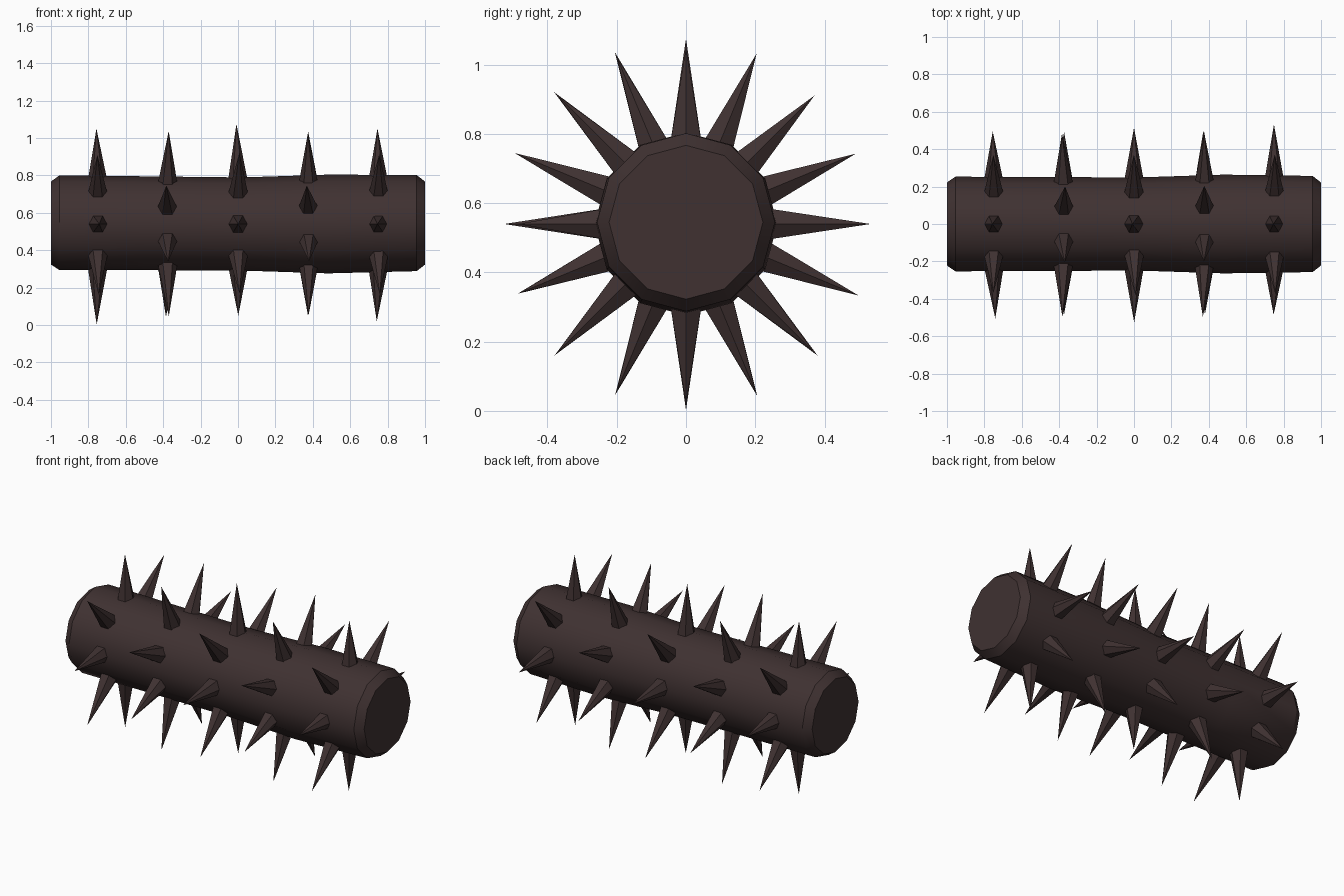
import bpy, bmesh, math, random
from mathutils import Vector

if "Cube" in bpy.data.objects:
    bpy.data.objects.remove(bpy.data.objects["Cube"])

random.seed(4)
CZ = 0.54  # height of the roller axis

mat = bpy.data.materials.new("dark brown")
mat.diffuse_color = (0.05, 0.031, 0.031, 1)
mat.use_nodes = True
mat.node_tree.nodes["Principled BSDF"].inputs["Base Color"].default_value = mat.diffuse_color


def radial(a):
    return Vector((0, math.cos(a), math.sin(a)))


def finish(name, bm, smooth_angle=None):
    bmesh.ops.recalc_face_normals(bm, faces=bm.faces)
    me = bpy.data.meshes.new(name)
    bm.to_mesh(me)
    bm.free()
    me.materials.append(mat)
    ob = bpy.data.objects.new(name, me)
    bpy.context.collection.objects.link(ob)
    if smooth_angle:
        bpy.ops.object.select_all(action='DESELECT')
        ob.select_set(True)
        bpy.context.view_layer.objects.active = ob
        bpy.ops.object.shade_smooth_by_angle(angle=math.radians(smooth_angle))
    return ob


# Roller: twelve-sided rings (x, radius, axis height), slightly uneven, chamfered ends
stations = [(-1.0, 0.222, 0.545), (-0.955, 0.253, 0.547), (-0.5, 0.251, 0.544),
            (0.02, 0.249, 0.54), (0.48, 0.264, 0.54), (0.955, 0.257, 0.545),
            (1.0, 0.222, 0.545)]
bm = bmesh.new()
rings = []
for x, r, z in stations:
    rings.append([bm.verts.new(Vector((x, 0, z)) + r * radial(math.tau * i / 12))
                  for i in range(12)])
for a, b in zip(rings, rings[1:]):
    for i in range(12):
        j = (i + 1) % 12
        bm.faces.new((a[i], a[j], b[j], b[i]))
bm.faces.new(rings[0])
bm.faces.new(rings[-1])
finish("roller", bm, 33)

# Spikes: five rows of eight six-sided points, every other row turned by half a step
main_lengths = {0: (0.495, 0.51, 0.505, 0.537), 2: (0.515, 0.535, 0.525, 0.49),
                4: (0.533, 0.51, 0.485, 0.52)}
BASE = 0.20
for row, x in enumerate((-0.75, -0.377, 0.0, 0.377, 0.75)):
    bm = bmesh.new()
    for k in range(8):
        a = math.tau * (k + 0.5 * (row % 2)) / 8
        out, side = radial(a), radial(a + math.pi / 2)
        axis = Vector((x, 0, CZ))
        if row in main_lengths and k % 2 == 0:
            length = main_lengths[row][k // 2]
        else:
            length = random.uniform(0.52, 0.54)
        tip = bm.verts.new(axis + out * length
                           + Vector((random.uniform(-0.01, 0.01), 0, 0)))
        base = []
        for i in range(6):
            t = math.tau * i / 6
            base.append(bm.verts.new(axis + out * BASE + 0.058 * (
                Vector((math.cos(t), 0, 0)) + side * math.sin(t))))
        bm.faces.new(base)
        for i in range(6):
            bm.faces.new((base[i], base[(i + 1) % 6], tip))
    finish(f"spike_row_{row + 1}", bm)
